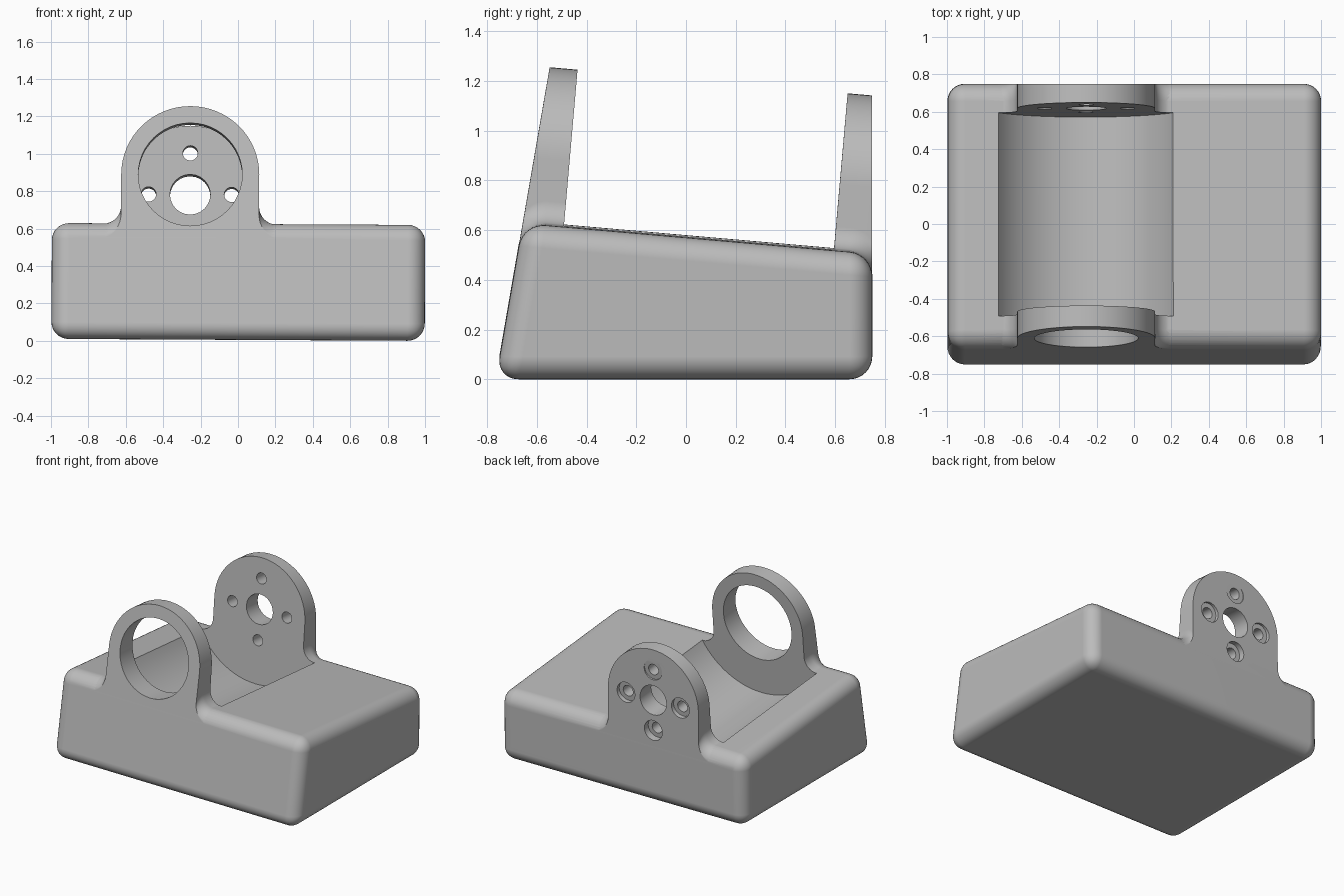
import bpy, bmesh
from math import sin, cos, tan, pi, radians, sqrt
from mathutils import Vector, Matrix

if "Cube" in bpy.data.objects:
    bpy.data.objects.remove(bpy.data.objects["Cube"])

TILT = radians(5)                       # downward slope of the bore axis
CENTRE = Vector((-0.26, 0, 0.83))
AXIS = Vector((0, cos(TILT), -sin(TILT)))
UP = Vector((0, sin(TILT), cos(TILT)))
TOP = -0.259                            # body top, measured from the axis
ROUND = 0.1
FRONT_Y, BACK_Y, LEAN = -0.765, 0.749, 0.173
FRONT_IN, BACK_IN = -0.470, 0.620       # inner lug faces along the axis
LUG_R, FLARE = 0.369, 0.095

grey = bpy.data.materials.new("plain grey")
grey.use_nodes = True
grey.diffuse_color = (0.5, 0.5, 0.5, 1)
grey.node_tree.nodes["Principled BSDF"].inputs["Base Color"].default_value = (0.5, 0.5, 0.5, 1)


def at(x, t, s):
    return CENTRE + Vector((x, 0, 0)) + UP * t + AXIS * s


def finish(name, bm):
    bmesh.ops.recalc_face_normals(bm, faces=bm.faces)
    mesh = bpy.data.meshes.new(name)
    bm.to_mesh(mesh)
    bm.free()
    mesh.materials.append(grey)
    obj = bpy.data.objects.new(name, mesh)
    bpy.context.collection.objects.link(obj)
    return obj


def loft(rings):
    bm = bmesh.new()
    rows = [[bm.verts.new(p) for p in ring] for ring in rings]
    n = len(rows[0])
    for a, b in zip(rows, rows[1:]):
        for i in range(n):
            j = (i + 1) % n
            bm.faces.new((a[i], a[j], b[j], b[i]))
    bm.faces.new(rows[0])
    bm.faces.new(rows[-1][::-1])
    return bm


def apply(obj, kind, **settings):
    bpy.ops.object.select_all(action='DESELECT')
    bpy.context.view_layer.objects.active = obj
    obj.select_set(True)
    mod = obj.modifiers.new(kind.lower(), kind)
    for key, value in settings.items():
        setattr(mod, key, value)
    bpy.ops.object.modifier_apply(modifier=mod.name)


def combine(obj, other, operation):
    apply(obj, 'BOOLEAN', object=other, operation=operation, solver='EXACT')
    bpy.data.objects.remove(other)


def cylinder(name, x, t, s0, s1, r, sides):
    circle = [(x + r * cos(2 * pi * i / sides), t + r * sin(2 * pi * i / sides))
              for i in range(sides)]
    obj = finish(name, loft([[at(u, v, s) for u, v in circle] for s in (s0, s1)]))
    obj.hide_render = True
    return obj


def lug_section(s, drop):
    """Round-topped outline with flared feet that follow the rounded body edge."""
    base = TOP - 0.002 - drop
    half = [(LUG_R + FLARE, base - 0.15)]
    for i in range(9):
        a = 1.5 * pi - i / 8 * pi / 2
        half.append((LUG_R + FLARE + FLARE * cos(a), base + FLARE + FLARE * sin(a)))
    arc = [(LUG_R * cos(pi * i / 32), LUG_R * sin(pi * i / 32)) for i in range(33)]
    outline = half + arc + [(-x, t) for x, t in reversed(half)]
    return [at(x, t, s) for x, t in outline]


def lug(name, inner, side, y0, lean):
    # centre of the body's rounded top edge, along the axis
    t = TOP - ROUND
    outer = (y0 + lean * (CENTRE.z + t * cos(TILT)) - t * sin(TILT)) / (cos(TILT) + lean * sin(TILT))
    mid = outer - side * ROUND / cos(TILT)
    rings = [lug_section(inner - side * 0.01, 0)]
    for i in range(9):
        a = i / 8 * pi / 2
        rings.append(lug_section(mid + side * ROUND * sin(a), ROUND * (1 - cos(a))))
    rings.append(lug_section(mid + side * (ROUND + 0.06), ROUND))
    bm = loft(rings)
    # trim to the outer wall
    normal = Vector((0, side, -side * lean)).normalized()
    cut = bmesh.ops.bisect_plane(bm, geom=bm.verts[:] + bm.edges[:] + bm.faces[:],
                                 plane_co=Vector((0, y0 - side * 0.001, 0)),
                                 plane_no=normal, clear_outer=True)
    rim = [e for e in cut["geom_cut"] if isinstance(e, bmesh.types.BMEdge)]
    bmesh.ops.edgeloop_fill(bm, edges=rim)
    return finish(name, bm)


# Wedge-shaped body with rounded edges
def top_z(y):
    return 0.570 - tan(TILT) * y


front_top = (FRONT_Y + LEAN * 0.57) / (1 + LEAN * tan(TILT))
side_profile = [(FRONT_Y, 0), (BACK_Y, 0), (BACK_Y, top_z(BACK_Y)), (front_top, top_z(front_top))]
body = finish("cradle_body", loft([[Vector((x, y, z)) for y, z in side_profile]
                                   for x in (-0.998, 0.998)]))
apply(body, 'BEVEL', width=ROUND * 0.92, segments=8, limit_method='NONE')

# Front ring and rear plate
combine(body, lug("front_ring", FRONT_IN, -1, FRONT_Y, LEAN), 'UNION')
combine(body, lug("rear_plate", BACK_IN, 1, BACK_Y, 0), 'UNION')

# Trough, large front bore, rear centre hole
combine(body, cylinder("trough_cutter", 0, 0, FRONT_IN, BACK_IN, 0.534, 96), 'DIFFERENCE')
combine(body, cylinder("bore_cutter", 0, 0, -1, 0, 0.278, 48), 'DIFFERENCE')
combine(body, cylinder("centre_cutter", 0, 0, 0.4, 1, 0.108, 24), 'DIFFERENCE')

# Four screw holes with counterbores on the back
for i in range(4):
    x, t = 0.222 * cos(i * pi / 2), 0.222 * sin(i * pi / 2)
    combine(body, cylinder("screw_cutter", x, t, 0.4, 1, 0.04, 20), 'DIFFERENCE')
    combine(body, cylinder("counterbore_cutter", x, t, BACK_IN + 0.106, 1, 0.073, 24), 'DIFFERENCE')

# Slight roll, then smooth shading with sharp edges kept
body.data.transform(Matrix.Translation((0, 0, 0.005)) @ Matrix.Rotation(radians(0.3), 4, 'Y'))
bpy.ops.object.select_all(action='DESELECT')
body.select_set(True)
bpy.context.view_layer.objects.active = body
bpy.ops.object.shade_smooth_by_angle(angle=radians(30))
weighted = body.modifiers.new("weighted_normals", 'WEIGHTED_NORMAL')
weighted.keep_sharp = True
